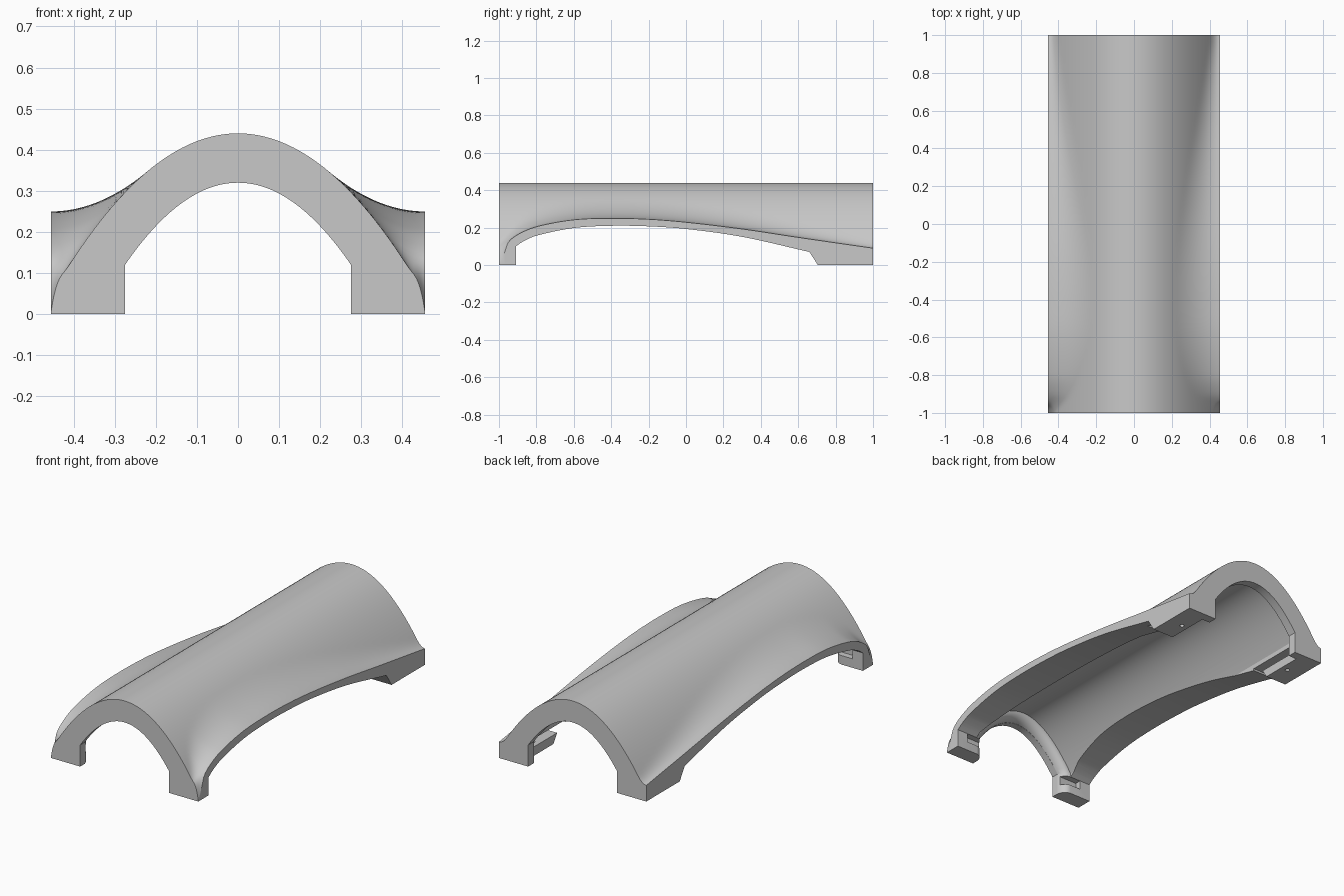
import bpy, bmesh, math

if "Cube" in bpy.data.objects:
    bpy.data.objects.remove(bpy.data.objects["Cube"])

W, CREST, BEND = 0.455, 0.44, 1.9          # half width, crest height, arch curvature

mat = bpy.data.materials.new("plain grey")
mat.use_nodes = True
GREY = (0.58, 0.58, 0.58, 1)
mat.diffuse_color = GREY
mat.node_tree.nodes["Principled BSDF"].inputs["Base Color"].default_value = GREY


def smooth_curve(pts):
    """Smooth height function through a few (position, height) points."""
    n = len(pts)

    def slope(i):
        a, b = pts[max(i - 1, 0)], pts[min(i + 1, n - 1)]
        return (b[1] - a[1]) / (b[0] - a[0])

    def f(x):
        i = 0
        while i < n - 2 and x > pts[i + 1][0]:
            i += 1
        (x0, z0), (x1, z1) = pts[i], pts[i + 1]
        h = x1 - x0
        t = (x - x0) / h
        return ((1 + 2 * t) * (1 - t) ** 2 * z0 + t * (1 - t) ** 2 * h * slope(i)
                + t * t * (3 - 2 * t) * z1 + t * t * (t - 1) * h * slope(i + 1))
    return f


def loft(name, rings):
    """Closed solid through a row of matching rings."""
    bm = bmesh.new()
    vs = [[bm.verts.new(p) for p in ring] for ring in rings]
    n = len(vs[0])
    for a, b in zip(vs, vs[1:]):
        for i in range(n):
            j = (i + 1) % n
            bm.faces.new((a[i], a[j], b[j], b[i]))
    bm.faces.new(vs[0])
    bm.faces.new(vs[-1])
    bmesh.ops.recalc_face_normals(bm, faces=bm.faces)
    me = bpy.data.meshes.new(name)
    bm.to_mesh(me)
    bm.free()
    me.materials.append(mat)
    ob = bpy.data.objects.new(name, me)
    bpy.context.collection.objects.link(ob)
    return ob


# Outer body: arch whose skirts flare out level at the rim
rim = smooth_curve([(-1, .085), (-.96, .118), (-.9, .163), (-.8, .205), (-.6, .242),
                    (-.4, .25), (-.2, .245), (0, .229), (.3, .193), (.6, .148), (1, .09)])


def outer_z(x, y):
    x = abs(x)
    edge = rim(y)
    start = (CREST - edge) / (BEND * W)      # where the flare leaves the arch
    if x <= start:
        z = CREST - BEND * x * x
    else:
        z = edge + BEND * start * (W - x) ** 2 / (W - start)
    # front corners round down to the ground
    droop = max(0, min(1, (-.95 - y) / .05)) * max(0, (x - .42) / (W - .42)) ** 3
    return z * (1 - .95 * droop)


NX, NY = 72, 72
stations = [-1 + 2 * (i / NY) ** 1.3 for i in range(NY + 1)]
xs = [W * math.sin(math.pi * (i / NX - .5)) for i in range(NX + 1)]
shell = loft("canopy_shell", [
    [(x, y, outer_z(x, y)) for x in xs] + [(W, y, 0), (-W, y, 0)] for y in stations])


def arch_ring(y, half, top):
    """Straight sided opening with a parabolic head."""
    n, spring = 40, .12
    head = [-half + 2 * half * i / n for i in range(n + 1)]
    return ([(-half, y, -.1)]
            + [(x, y, top - (top - spring) * (x / half) ** 2) for x in head]
            + [(half, y, -.1)])


def cut(cutter):
    cutter.hide_render = True
    mod = shell.modifiers.new(cutter.name, 'BOOLEAN')
    mod.operation = 'DIFFERENCE'
    mod.solver = 'EXACT'
    mod.object = cutter
    bpy.context.view_layer.objects.active = shell
    bpy.ops.object.modifier_apply(modifier=mod.name)
    bpy.data.objects.remove(cutter)


# Passage through both ends
cut(loft("passage_cutter", [arch_ring(y, .275, .32) for y in (-1.1, 1.1)]))

# Wider cavity behind a rounded front rib and a thin back rib
rings = []
for k in range(1, 9):
    a = k / 8 * math.pi / 2
    grow = .05 * (1 - math.cos(a))
    rings.append(arch_ring(-.97 + .06 * math.sin(a), .275 + grow, .32 + grow))
cut(loft("cavity_cutter", rings + [arch_ring(.95, .325, .37)]))

# Pockets above the feet, front and back
for half, y0, y1, top in ((.39, -.945, -.88, .1), (.41, .6, .945, .095)):
    cut(loft("pocket_cutter", [[(-half, y, .05), (half, y, .05), (half, y, top),
                                (-half, y, top)] for y in (y0, y1)]))

# Side openings between front and back legs
under = smooth_curve([(-.91, .1), (-.87, .127), (-.8, .157), (-.6, .198), (-.4, .21),
                      (-.2, .207), (0, .193), (.3, .151), (.66, .07)])
N = 50
ys = [-.91 + 1.57 * (i / N) ** 1.3 for i in range(N + 1)]
side = [(-.91, -.1)] + [(y, under(y)) for y in ys] + [(.705, 0), (.705, -.1)]
cut(loft("side_cutter", [[(x, y, z) for y, z in side] for x in (-.6, .6)]))

# Bolt holes in the back feet
for s in (-1, 1):
    circle = [math.tau * k / 16 for k in range(16)]
    cut(loft("hole_cutter", [[(s * .365 + .012 * math.cos(a), .83 + .012 * math.sin(a), z)
                              for a in circle] for z in (-.1, .07)]))

# Smooth shading with crisp edges
bpy.ops.object.select_all(action='DESELECT')
shell.select_set(True)
bpy.context.view_layer.objects.active = shell
bpy.ops.object.shade_smooth_by_angle(angle=math.radians(30))
